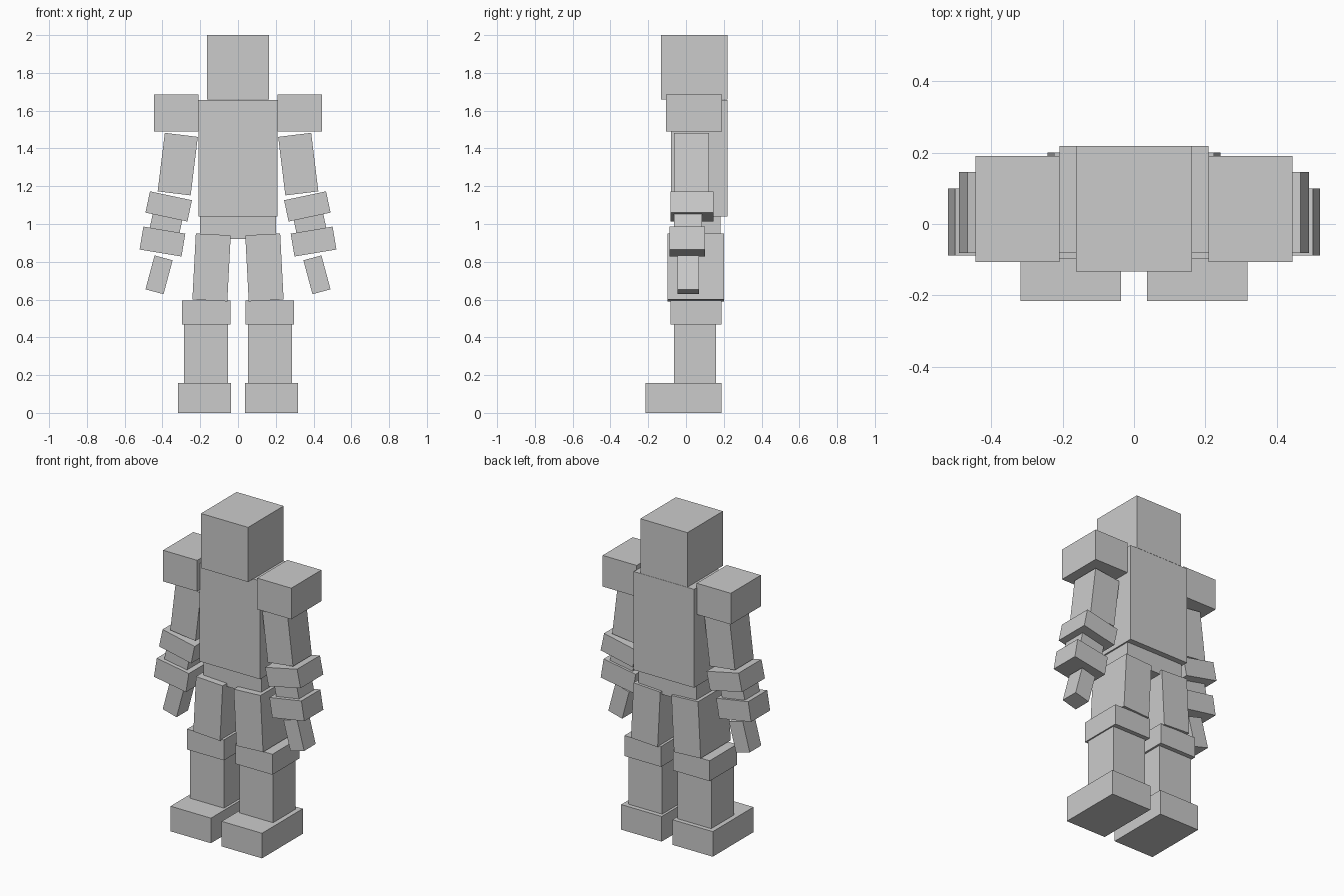
import bpy
import math

cube = bpy.data.objects.get("Cube")
if cube:
    bpy.data.objects.remove(cube, do_unlink=True)

GREY = (0.6, 0.6, 0.6, 1.0)
mat = bpy.data.materials.new("plain_grey")
mat.use_nodes = True
mat.diffuse_color = GREY
mat.node_tree.nodes["Principled BSDF"].inputs["Base Color"].default_value = GREY


def box(name, x, y, z, tilt=0):
    """Box from (centre, size) in x and z and (front, back) in y, tilted about y."""
    centre = (x[0], (y[0] + y[1]) / 2, z[0])
    bpy.ops.mesh.primitive_cube_add(size=1, location=centre)
    ob = bpy.context.object
    ob.name = name
    ob.scale = (x[1], y[1] - y[0], z[1])
    ob.rotation_euler.y = math.radians(tilt)
    ob.data.materials.append(mat)


def pair(name, x, y, z, splay=0):
    """The same box on both sides, its lower end splayed outwards."""
    for side, s in (("left", 1), ("right", -1)):
        box(f"{side}_{name}", (s * x[0], x[1]), y, z, -s * splay)


# Head and trunk
box("head", (0, 0.326), (-0.133, 0.219), (1.829, 0.342))
box("torso", (0, 0.418), (-0.08, 0.219), (1.349, 0.616))
box("pelvis", (0, 0.4), (-0.055, 0.183), (0.985, 0.13))

# Arms
pair("shoulder_pad", (0.326, 0.236), (-0.107, 0.191), (1.587, 0.195))
pair("upper_arm", (0.319, 0.176), (-0.063, 0.123), (1.317, 0.312), 7)
pair("elbow_cuff", (0.367, 0.227), (-0.081, 0.145), (1.093, 0.115), 12)
pair("forearm", (0.379, 0.16), (-0.063, 0.085), (1.01, 0.16), 12)
pair("wrist_cuff", (0.4, 0.225), (-0.088, 0.1), (0.907, 0.123), 9.5)
pair("hand", (0.418, 0.099), (-0.045, 0.069), (0.731, 0.186), 15)

# Legs
pair("thigh", (0.14, 0.185), (-0.097, 0.2), (0.77, 0.35), 3)
pair("knee_pad", (0.168, 0.255), (-0.082, 0.188), (0.531, 0.128))
pair("shin", (0.17, 0.234), (-0.063, 0.16), (0.312, 0.32))
pair("foot", (0.177, 0.28), (-0.215, 0.188), (0.0785, 0.157))
